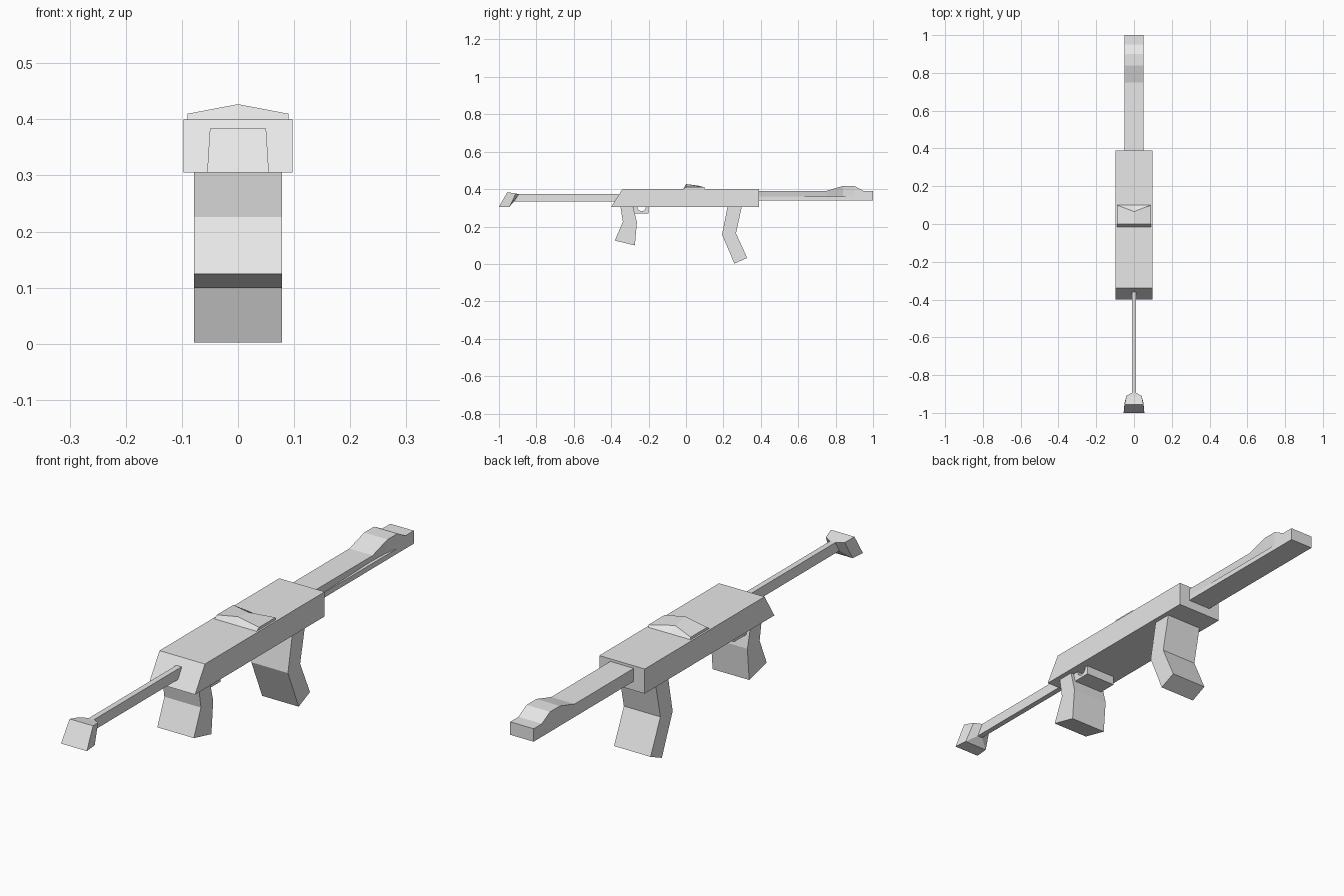
import bpy
import bmesh
from math import cos, sin, pi
from mathutils import Vector

default_cube = bpy.data.objects.get("Cube")
if default_cube:
    bpy.data.objects.remove(default_cube, do_unlink=True)

# One plain material for every part
color = (0.8, 0.8, 0.8, 1)
grey = bpy.data.materials.new("light grey")
grey.use_nodes = True
grey.diffuse_color = color
grey.node_tree.nodes["Principled BSDF"].inputs["Base Color"].default_value = color

# Shared dimensions
receiver_bottom, receiver_top = 0.305, 0.4
receiver_back, receiver_front = -0.4, 0.39
receiver_half = 0.097
limb_half = 0.078
barrel_half = 0.05
barrel_bottom, barrel_top = 0.34, 0.39
rod_half = 0.011
rod_bottom, rod_top = 0.333, 0.374


def loft(name, sections):
    """Join closed rings of equal length and cap both ends."""
    bm = bmesh.new()
    rings = [[bm.verts.new(point) for point in section] for section in sections]
    for ring, following in zip(rings, rings[1:]):
        for i, vert in enumerate(ring):
            bm.faces.new((ring[i - 1], vert, following[i], following[i - 1]))
    bm.faces.new(rings[0])
    bm.faces.new(rings[-1])
    bmesh.ops.recalc_face_normals(bm, faces=bm.faces)
    mesh = bpy.data.meshes.new(name)
    bm.to_mesh(mesh)
    bm.free()
    mesh.materials.append(grey)
    part = bpy.data.objects.new(name, mesh)
    bpy.context.collection.objects.link(part)


def side_profile(name, outline, half):
    """Extrude a (y, z) outline across the width."""
    loft(name, [[(x, y, z) for y, z in outline] for x in (-half, half)])


def box(name, back, front, bottom, top, half):
    side_profile(name, [(back, bottom), (back, top), (front, top), (front, bottom)], half)


def cross_ring(low, high, low_half, high_half):
    """Four corners spanning a low and a high (y, z) edge."""
    return [(-low_half, *low), (low_half, *low), (high_half, *high), (-high_half, *high)]


def bent_limb(name, path, depths):
    """Thicken a bent (y, z) centre line and extrude it across the width."""
    points = [Vector(point) for point in path]
    near, far = [], []
    for i, point in enumerate(points):
        before = points[max(i - 1, 0)]
        after = points[min(i + 1, len(points) - 1)]
        along = (after - before).normalized()
        offset = Vector((-along.y, along.x)) * depths[i] / 2
        near.append(point - offset)
        far.append(point + offset)
    side_profile(name, near + far[::-1], limb_half)


# Receiver with a slanted rear end
side_profile("receiver", [
    (receiver_back, receiver_bottom),
    (receiver_back + 0.06, receiver_top),
    (receiver_front, receiver_top),
    (receiver_front, receiver_bottom),
], receiver_half)

# Thin stock rod and flared butt
box("stock_rod", -0.95, receiver_back + 0.04, rod_bottom, rod_top, rod_half)
butt_half = 0.055
loft("butt", [
    cross_ring((-1, receiver_bottom), (-0.955, 0.384), butt_half, barrel_half),
    cross_ring((-0.945, receiver_bottom), (-0.91, 0.376), barrel_half, 0.04),
    cross_ring((-0.92, rod_bottom), (-0.893, rod_top), rod_half, rod_half),
])

# Fore end: plain rail below, cover above with a hump and one side leaning in
cover_bottom = 0.36
box("barrel_rail", receiver_front, 1, barrel_bottom, cover_bottom, barrel_half)
hump = 0.027
stations = [(receiver_front, 0, 0), (0.75, 0, 0.013), (0.84, hump, 0.01),
            (0.9, hump, 0), (0.95, 0, 0), (1, 0, 0)]
loft("barrel_cover", [[
    (-barrel_half, y, cover_bottom),
    (barrel_half - lean, y, cover_bottom),
    (barrel_half, y, barrel_top + rise),
    (-barrel_half, y, barrel_top + rise),
] for y, rise, lean in stations])

# Low sight, peaked at its middle
sight_half, sight_front, sight_edge = 0.09, 0.1, 0.41
loft("sight", [[
    (side * sight_half, -0.015, receiver_top),
    (side * sight_half, 0, sight_edge + peak),
    (side * sight_half, sight_front - 2 * peak, sight_edge + peak / 2),
    (side * sight_half, sight_front, receiver_top),
] for side, peak in ((-1, 0), (0, 0.017), (1, 0))])

# Pistol grip flaring towards its foot
bent_limb("grip", [(-0.32, 0.32), (-0.3, 0.225), (-0.327, 0.112)], (0.065, 0.075, 0.11))

# Trigger guard with a half-round opening
guard_back, guard_front, guard_bottom = -0.28, -0.2, 0.27
hole_y, hole_radius = -0.237, 0.023
arc = [(hole_y + hole_radius * cos(pi * i / 6), receiver_bottom - hole_radius * sin(pi * i / 6))
       for i in range(7)]
side_profile("trigger_guard", [
    (guard_back, receiver_bottom), (guard_back, guard_bottom),
    (guard_front, guard_bottom), (guard_front, receiver_bottom), *arc,
], 0.065)

# Curved magazine
magazine_depth = 0.075
bent_limb("magazine", [(0.265, 0.33), (0.23, 0.16), (0.293, 0.017)], [magazine_depth] * 3)
